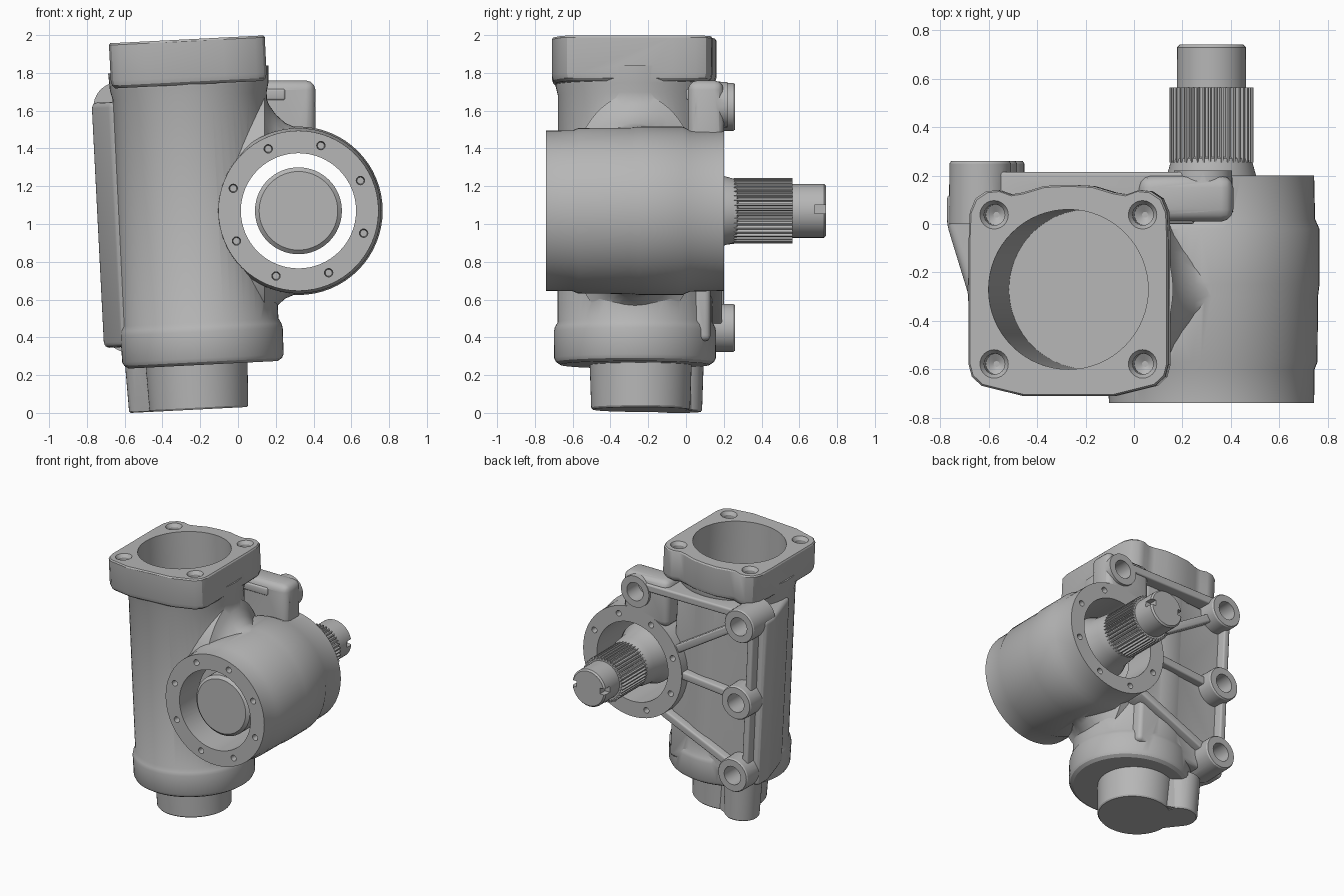
import bpy, bmesh
from math import pi, cos, sin, radians
from mathutils import Matrix, Vector

cube = bpy.data.objects.get("Cube")
if cube:
    bpy.data.objects.remove(cube)

grey = bpy.data.materials.new("cast grey")
grey.use_nodes = True
grey.diffuse_color = (0.47, 0.47, 0.47, 1)
grey.node_tree.nodes["Principled BSDF"].inputs["Base Color"].default_value = grey.diffuse_color

scene_coll = bpy.context.scene.collection
adds = bpy.data.collections.new("housing additions")
cuts = bpy.data.collections.new("housing cutters")
notches = bpy.data.collections.new("shaft cutters")
for c in (adds, cuts, notches):
    scene_coll.children.link(c)

# Leaning frame of the main tube, and the frame of the cross shaft (local z runs to the back)
TILT = Matrix.Translation((-0.172, -0.27, 0.02)) @ Matrix.Rotation(radians(-2.9), 4, 'Y')


def along_y(x, z):
    return Matrix.Translation((x, 0, z)) @ Matrix.Rotation(-pi / 2, 4, 'X')


CROSS = along_y(0.32, 1.07)


def finish(name, bm, matrix, coll):
    bmesh.ops.recalc_face_normals(bm, faces=bm.faces)
    bm.transform(matrix)
    mesh = bpy.data.meshes.new(name)
    bm.to_mesh(mesh)
    bm.free()
    mesh.materials.append(grey)
    ob = bpy.data.objects.new(name, mesh)
    coll.objects.link(ob)
    return ob


def stack(name, rings, matrix, coll, bevel=0):
    """Skin a list of point rings and cap both ends."""
    bm = bmesh.new()
    loops = [[bm.verts.new(p) for p in ring] for ring in rings]
    n = len(loops[0])
    for a, b in zip(loops, loops[1:]):
        for i in range(n):
            bm.faces.new((a[i], a[(i + 1) % n], b[(i + 1) % n], b[i]))
    bm.faces.new(loops[0][::-1])
    bm.faces.new(loops[-1])
    if bevel:
        bmesh.ops.bevel(bm, geom=bm.edges[:], offset=bevel, segments=3,
                        profile=0.5, affect='EDGES', clamp_overlap=True)
    return finish(name, bm, matrix, coll)


def lathe(name, profile, matrix, coll, n=64):
    return stack(name, [[(r * cos(2 * pi * i / n), r * sin(2 * pi * i / n), z)
                         for i in range(n)] for z, r in profile], matrix, coll)


def prism(name, outline, z0, z1, matrix, coll, bevel=0):
    return stack(name, [[(x, y, z) for x, y in outline] for z in (z0, z1)], matrix, coll, bevel)


def box(name, lo, hi, coll, bevel=0, matrix=Matrix()):
    outline = [(lo[0], lo[1]), (hi[0], lo[1]), (hi[0], hi[1]), (lo[0], hi[1])]
    return prism(name, outline, lo[2], hi[2], matrix, coll, bevel)


def rib(p, q, width, y0, y1):
    """Upright bar on the back, between two (x, z) points."""
    a, b = Vector((p[0], 0, p[1])), Vector((q[0], 0, q[1]))
    d = b - a
    rot = Vector((1, 0, 0)).rotation_difference(d).to_matrix().to_4x4()
    box("rib", (0, y0, -width / 2), (d.length, y1, width / 2), adds, 0.012,
        Matrix.Translation(a) @ rot)


def solve(ob, groups):
    """Apply booleans against whole collections, then drop the helpers."""
    for coll, op in groups:
        m = ob.modifiers.new(op.lower(), 'BOOLEAN')
        m.operand_type, m.collection = 'COLLECTION', coll
        m.operation, m.solver = op, 'EXACT'
    bpy.context.view_layer.update()
    mesh = bpy.data.meshes.new_from_object(ob.evaluated_get(bpy.context.evaluated_depsgraph_get()))
    ob.modifiers.clear()
    ob.data = mesh
    for coll, op in groups:
        for h in list(coll.objects):
            bpy.data.objects.remove(h)
        bpy.data.collections.remove(coll)


# Main leaning tube with bottom collar
housing = lathe("housing", [(0.235, 0.395), (0.25, 0.418), (0.27, 0.428), (0.41, 0.43), (0.435, 0.424),
                            (0.46, 0.41), (1.66, 0.408), (1.71, 0.42), (1.8, 0.425)], TILT, scene_coll)

# Top flange: half outline mirrored
half = [(0, 0.432), (0.1, 0.427), (0.19, 0.4), (0.24, 0.392), (0.29, 0.41), (0.34, 0.405), (0.385, 0.375),
        (0.408, 0.32), (0.413, 0.2), (0.413, -0.31), (0.4, -0.36), (0.36, -0.398), (0.19, -0.44)]
flange = half + [(-x, y) for x, y in half[:0:-1]]
stack("top_flange", [[(x * s, y * s, z) for x, y in flange] for z, s in
                     ((1.72, 0.95), (1.735, 0.985), (1.76, 1), (1.95, 1), (1.96, 0.985))], TILT, adds)

# Cross barrel and the flared blend into the tube
lathe("cross_barrel", [(-0.74, 0.424), (-0.6, 0.426), (-0.57, 0.438), (-0.3, 0.44), (-0.25, 0.446),
                       (-0.02, 0.446), (0.02, 0.428), (0.2, 0.424)], CROSS, adds)
lathe("barrel_blend", [(-0.1, 0.62), (0.14, 0.62), (0.165, 0.56), (0.2, 0.51), (0.25, 0.465), (0.33, 0.43)],
      Matrix.Translation((0, -0.27, 1.07)) @ Matrix.Diagonal((1, 0.6, 1, 1))
      @ Matrix.Rotation(pi / 2, 4, 'Y'), adds)

# Side web leaning with the tube
prism("side_web", [(-0.52, 0.27), (-0.425, -0.04), (-0.2, -0.1), (0.25, 0.1), (0.25, 0.4), (-0.52, 0.4)],
      0.35, 1.65, TILT, adds, 0.03)

# Mounting lug, bosses and ribs on the back
box("lug", (0.02, 0.01, 1.4), (0.41, 0.2, 1.76), adds, 0.05)
bosses = [(-0.635, 1.62), (-0.61, 1.02), (-0.58, 0.45)]
for x, z in bosses:
    lathe("mount_boss", [(0, 0.13), (0.25, 0.127), (0.26, 0.12)], along_y(x, z), adds, 40)
lathe("lug_boss", [(0.05, 0.125), (0.22, 0.12)], along_y(0.285, 1.632), adds, 40)
for (x, z), (u, v) in zip(bosses, ((-0.05, 1.26), (-0.08, 1.07), (0.08, 0.74))):
    rib((x, z), (u, v), 0.06, 0.03, 0.19)
rib((-0.635, 1.685), (0.25, 1.685), 0.06, 0.0, 0.215)
rib((-0.695, 1.6), (-0.64, 0.45), 0.05, 0.03, 0.2)

# Bottom cap: round drum plus a smaller lobe
lathe("cap_drum", [(0, 0.255), (0.01, 0.262), (0.3, 0.272)],
      TILT @ Matrix.Translation((-0.035, 0.03, 0)), adds)
lathe("cap_lobe", [(0, 0.118), (0.01, 0.125), (0.3, 0.135)],
      TILT @ Matrix.Translation((-0.28, 0.23, 0)), adds, 40)
prism("cap_neck", [(-0.39, 0.17), (-0.2, -0.1), (0.05, 0.2), (-0.2, 0.31)], 0.004, 0.3, TILT, adds)

# Bores and bolt holes
lathe("tube_bore", [(0.29, 0.33), (2.1, 0.33)], TILT, cuts)
lathe("barrel_bore", [(-0.9, 0.305), (0.4, 0.305)], CROSS, cuts)
for sx in (-1, 1):
    for sy in (-1, 1):
        lathe("flange_hole", [(1.76, 0.012), (1.78, 0.043), (1.935, 0.043), (1.965, 0.062), (2.0, 0.062)],
              TILT @ Matrix.Translation((0.307 * sx, 0.308 * sy, 0)), cuts, 24)
for x, z in bosses + [(0.285, 1.632)]:
    lathe("boss_hole", [(0.08, 0.07), (0.35, 0.07)], along_y(x, z), cuts, 32)
for i in range(8):
    a = radians(26 + 45 * i)
    spot = along_y(0.32 + 0.365 * cos(a), 1.07 + 0.365 * sin(a))
    lathe("front_screw_hole", [(-0.8, 0.026), (-0.73, 0.022), (-0.68, 0.018)], spot, cuts, 16)
    lathe("back_screw_hole", [(0.14, 0.018), (0.19, 0.022), (0.3, 0.026)], spot, cuts, 16)

solve(housing, [(adds, 'UNION'), (cuts, 'DIFFERENCE')])

# Output shaft with stepped tip and two notches
shaft = lathe("output_shaft", [(-0.66, 0.208), (-0.64, 0.23), (0.02, 0.23), (0.1, 0.195), (0.2, 0.184),
                               (0.27, 0.165), (0.28, 0.15), (0.55, 0.15), (0.56, 0.143), (0.73, 0.143),
                               (0.742, 0.132)], CROSS, scene_coll)
for x in (0.18, 0.46):
    box("tip_notch", (x - 0.04, 0.68, 1.055), (x + 0.04, 0.8, 1.1), notches)
solve(shaft, [(notches, 'DIFFERENCE')])

# Splined sleeve of the shaft
teeth = 40
ring = []
for i in range(teeth):
    for k, r in ((0, 0.155), (0.4, 0.155), (0.55, 0.173), (0.85, 0.173)):
        a = 2 * pi * (i + k) / teeth
        ring.append((r * cos(a), r * sin(a)))
spline = prism("shaft_spline", ring, 0.255, 0.563, CROSS, scene_coll)

# Smooth shading with sharp edges kept
bpy.ops.object.select_all(action='DESELECT')
for ob in (housing, shaft, spline):
    ob.select_set(True)
bpy.context.view_layer.objects.active = housing
bpy.ops.object.shade_smooth_by_angle(angle=radians(30))
